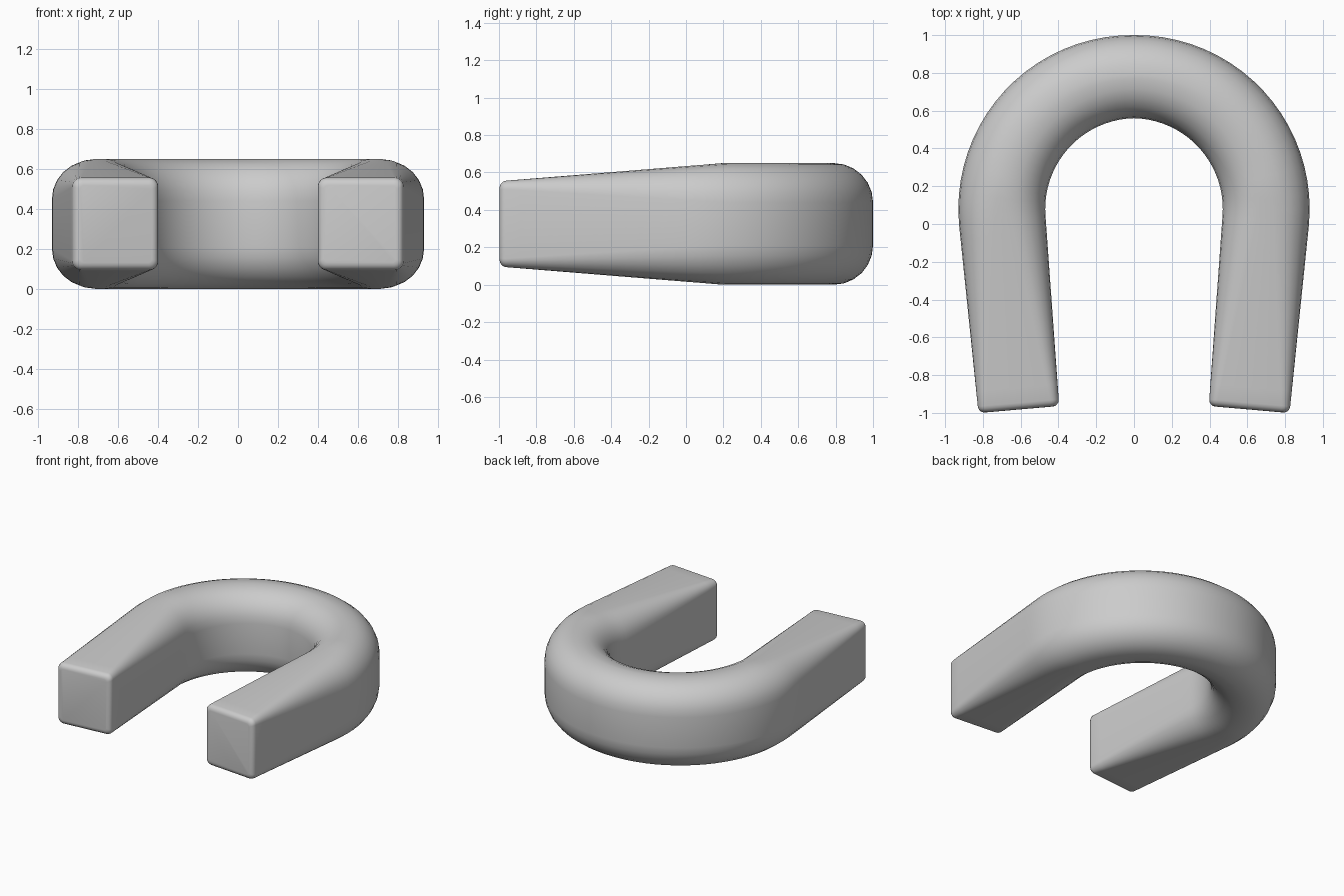
import bpy, bmesh
from math import sin, cos, pi, radians
from mathutils import Vector

if "Cube" in bpy.data.objects:
    bpy.data.objects.remove(bpy.data.objects["Cube"])

ARC_Y, ARC_R, TILT = 0.08, 0.70, radians(5)   # bend centre, bend radius, inward lean of the legs
LEG, END_R, MID_Z = 1.005, 0.035, 0.325


def lerp(a, b, t):
    return a + (b - a) * t


def section(centre, out, half_w, half_h, radius, steps=7):
    """Rounded rectangle ring standing across the path."""
    radius = min(radius, half_w * 0.97, half_h * 0.97)
    ring = []
    for k, (sx, sz) in enumerate([(1, 1), (-1, 1), (-1, -1), (1, -1)]):
        for i in range(steps):
            a = k * pi / 2 + i / (steps - 1) * pi / 2
            u = sx * (half_w - radius) + radius * cos(a)
            z = sz * (half_h - radius) + radius * sin(a)
            ring.append(centre + out * u + Vector((0, 0, z)))
    return ring


def stations():
    """Path from the right leg tip to the top of the bend: centre, outward direction, half width, inset."""
    out = Vector((cos(TILT), -sin(TILT), 0))
    down = Vector((-sin(TILT), -cos(TILT), 0))
    start = Vector((0, ARC_Y, MID_Z)) + out * ARC_R
    path = []
    # rounded tip
    for i in range(5):
        a = i / 4 * pi / 2
        path.append((start + down * (LEG - END_R * (1 - sin(a))), out, 0.215, END_R * (1 - cos(a))))
    path = [(c, o, w, END_R * (1 - cos(i / 4 * pi / 2))) for i, (c, o, w, _) in enumerate(path)]
    path.reverse()
    # straight leg
    for i in range(1, 12):
        t = i / 12
        path.append((start + down * (LEG - END_R) * (1 - t), out, lerp(0.215, 0.23, t), 0))
    # quarter bend
    for i in range(21):
        a = lerp(-TILT, pi / 2, i / 20)
        o = Vector((cos(a), sin(a), 0))
        path.append((Vector((0, ARC_Y, MID_Z)) + o * ARC_R, o, lerp(0.22, 0.23, cos(a)), 0))
    return path


rings = []
for centre, out, half_w, inset in stations():
    t = min(max((0.2 - centre.y) / 1.185, 0), 1)      # leg taper
    rings.append(section(centre, out, half_w - inset, lerp(0.325, 0.228, t) - inset,
                         lerp(0.21, 0.04, t) - inset * 0.6))

# Mirror the half path to complete the horseshoe
flip = lambda ring: [Vector((-v.x, v.y, v.z)) for v in ring]
rings += [flip(r) for r in reversed(rings[:-1])]

bm = bmesh.new()
loops = [[bm.verts.new(v) for v in ring] for ring in rings]
n = len(loops[0])
for a, b in zip(loops, loops[1:]):
    for i in range(n):
        j = (i + 1) % n
        bm.faces.new((a[i], a[j], b[j], b[i]))
bm.faces.new(loops[0])
bm.faces.new(loops[-1])
bmesh.ops.recalc_face_normals(bm, faces=bm.faces)

mesh = bpy.data.meshes.new("horseshoe_bar")
bm.to_mesh(mesh)
bm.free()
bar = bpy.data.objects.new("horseshoe_bar", mesh)
bpy.context.collection.objects.link(bar)
bpy.context.view_layer.objects.active = bar
bar.select_set(True)
bpy.ops.object.shade_smooth_by_angle(angle=radians(35))
